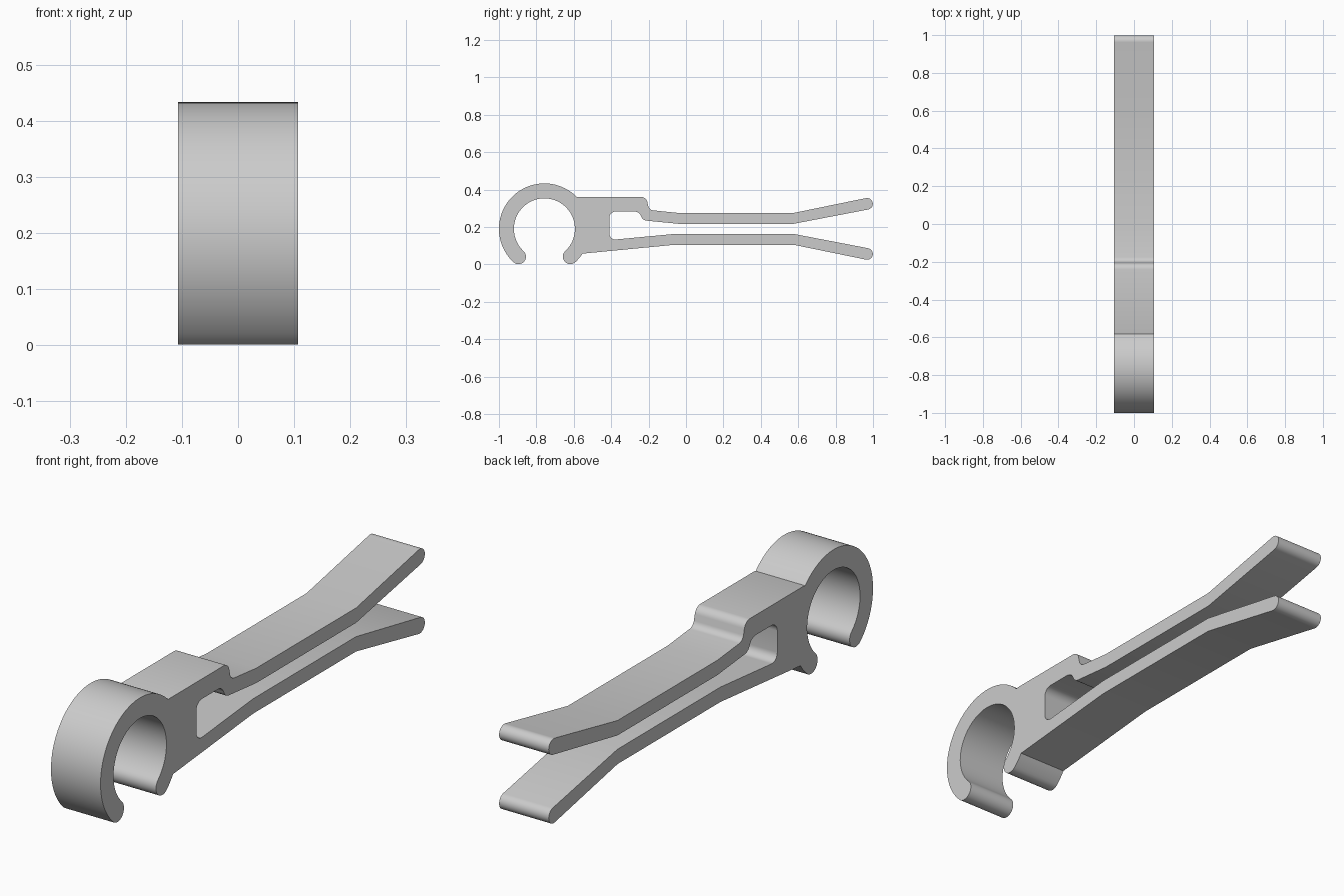
import bpy, bmesh
from math import radians, cos, sin, tan
from mathutils import Vector

cube = bpy.data.objects.get("Cube")
if cube:
    bpy.data.objects.remove(cube)

HALF_WIDTH = 0.107
RING = Vector((-0.757, 0.19))
OUTER, INNER = 0.243, 0.163
MID, CAP = (OUTER + INNER) / 2, (OUTER - INNER) / 2


def arc(centre, r, a0, a1, n):
    """Points (y, z) along an arc, angles in degrees."""
    return [Vector((centre[0] + r * cos(radians(a0 + (a1 - a0) * i / n)),
                    centre[1] + r * sin(radians(a0 + (a1 - a0) * i / n))))
            for i in range(n + 1)]


def fillet(before, corner, after, r, n=8):
    """Round one corner with a tangent arc."""
    c = Vector(corner)
    u, v = (Vector(before) - c).normalized(), (Vector(after) - c).normalized()
    half = u.angle(v) / 2
    centre = c + (u + v).normalized() * (r / sin(half))
    p, q = c + u * (r / tan(half)) - centre, c + v * (r / tan(half)) - centre
    sweep = p.angle(q)
    return [centre + (p * sin((1 - i / n) * sweep) + q * sin(i / n * sweep)) / sin(sweep)
            for i in range(n + 1)]


def rounded(pts):
    """Fillet the inner points of an open path of (y, z, radius)."""
    out = [Vector(pts[0][:2])]
    for a, b, c in zip(pts, pts[1:], pts[2:]):
        out += fillet(a[:2], b[:2], c[:2], b[2]) if b[2] else [Vector(b[:2])]
    return out + [Vector(pts[-1][:2])]


def on_ring(angle):
    return RING + Vector((cos(radians(angle)), sin(radians(angle)))) * MID


# Open clip ring with rounded jaws
outline = arc(RING, OUTER, 44, 227, 56)
outline += arc(on_ring(227), CAP, 227, 407, 14)[1:]
outline += arc(RING, INNER, 227, -47, 72)[1:]
outline += arc(on_ring(-47), CAP, 133, 313, 14)[1:]
outline += arc(RING, OUTER, -47, -33, 5)[1:]

# Lower arm with flared round tip
outline += [Vector((-0.06, 0.105)), Vector((0.575, 0.105))]
outline += arc((0.968, 0.056), 0.031, -101, 79, 14)

# Slot between the arms
outline += rounded([(0.575, 0.163, 0), (-0.06, 0.163, 0), (-0.41, 0.13, 0.032),
                    (-0.41, 0.283, 0.035), (-0.25, 0.283, 0.04), (-0.232, 0.236, 0.035),
                    (-0.04, 0.217, 0), (0.575, 0.217, 0)])

# Upper arm, flared tip and stepped shoulder
outline += arc((0.968, 0.324), 0.031, -79, 101, 14)
outline += rounded([(0.575, 0.275, 0), (-0.04, 0.275, 0), (-0.197, 0.291, 0.03),
                    (-0.213, 0.361, 0.035), (-0.575, 0.361, 0)])

# Extrude the outline across the width
bm = bmesh.new()
face = bm.faces.new([bm.verts.new((-HALF_WIDTH, p.x, p.y)) for p in outline])
side = bmesh.ops.extrude_face_region(bm, geom=[face], use_keep_orig=True)
bmesh.ops.translate(bm, vec=(2 * HALF_WIDTH, 0, 0),
                    verts=[g for g in side["geom"] if isinstance(g, bmesh.types.BMVert)])
bmesh.ops.remove_doubles(bm, verts=bm.verts, dist=0.0005)
bmesh.ops.recalc_face_normals(bm, faces=bm.faces)
bmesh.ops.triangulate(bm, faces=[f for f in bm.faces if len(f.verts) > 4])
mesh = bpy.data.meshes.new("clip_body")
bm.to_mesh(mesh)
bm.free()

clip = bpy.data.objects.new("clip_body", mesh)
bpy.context.collection.objects.link(clip)

# Plain grey plastic
grey = bpy.data.materials.new("grey_plastic")
grey.use_nodes = True
colour = (0.6, 0.6, 0.6, 1)
grey.diffuse_color = colour
grey.node_tree.nodes["Principled BSDF"].inputs["Base Color"].default_value = colour
mesh.materials.append(grey)

bpy.ops.object.select_all(action="DESELECT")
clip.select_set(True)
bpy.context.view_layer.objects.active = clip
bpy.ops.object.shade_smooth_by_angle(angle=radians(20))
